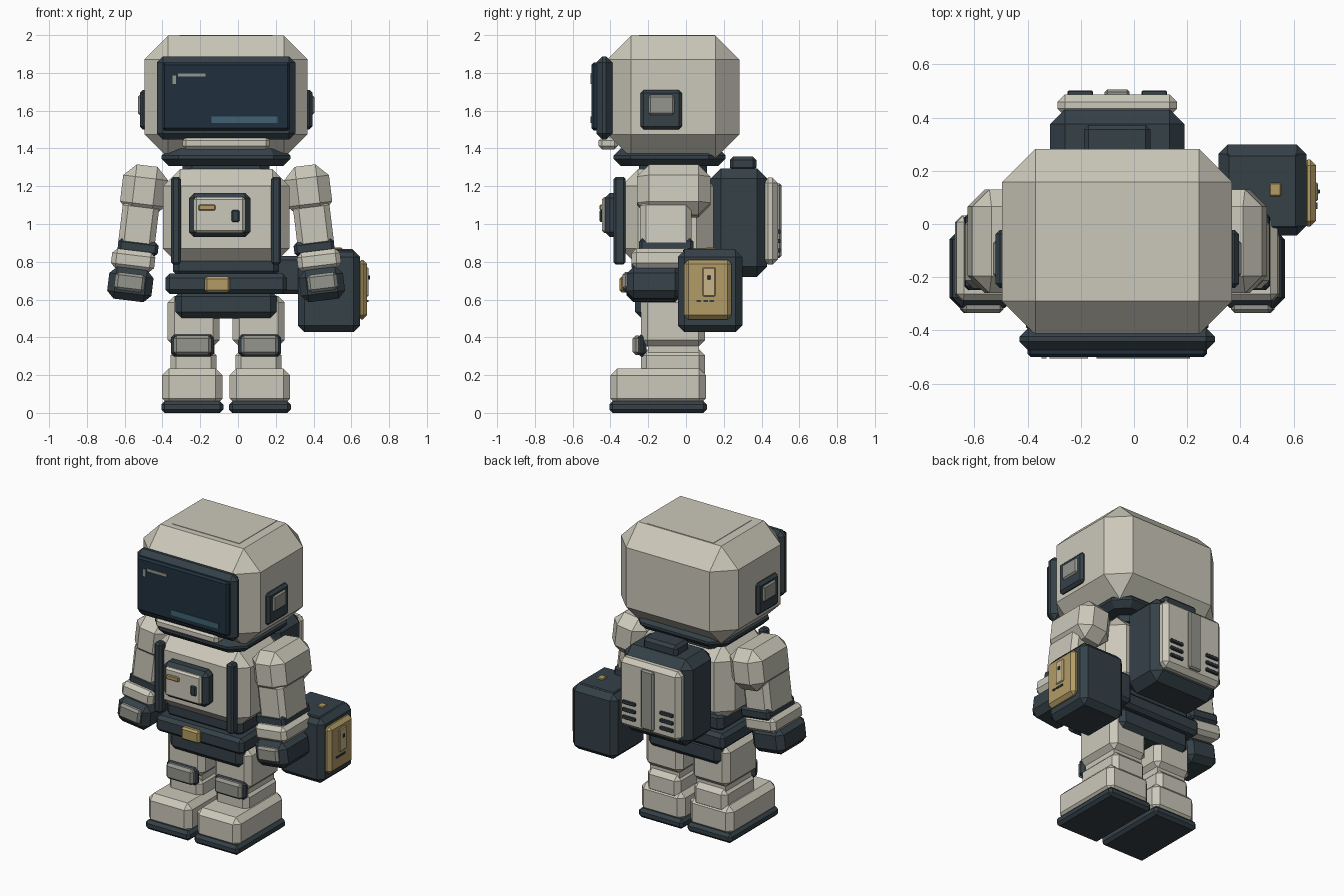
import bpy, bmesh, math
from mathutils import Matrix, Vector

CX = -0.063  # mirror axis of the body


def mat(name, r, g, b):
    m = bpy.data.materials.new(name)
    m.diffuse_color = (r, g, b, 1)
    return m


SHELL = mat("shell", 0.60, 0.58, 0.49)
GREY = mat("grey", 0.30, 0.30, 0.27)
DARK = mat("dark", 0.035, 0.052, 0.064)
GLASS = mat("glass", 0.014, 0.030, 0.048)
BLUE = mat("blue", 0.05, 0.12, 0.17)
GOLD = mat("gold", 0.45, 0.33, 0.13)
PALE = mat("pale_gold", 0.58, 0.47, 0.25)


def box(name, x, y, z, bevel, m, tilt=0, corner=0):
    """Chamfered box from (min, max) ranges; corner chamfers the upright edges first."""
    lo, hi = Vector((x[0], y[0], z[0])), Vector((x[1], y[1], z[1]))
    size = hi - lo
    bm = bmesh.new()
    bmesh.ops.create_cube(bm, size=1, matrix=Matrix.Diagonal((*size, 1)))
    if corner:
        up = [e for e in bm.edges if abs(e.verts[0].co.z - e.verts[1].co.z) > 1e-4]
        bmesh.ops.bevel(bm, geom=up, offset=corner, segments=1, affect='EDGES')
        edges = [e for e in bm.edges if abs(e.verts[0].co.z - e.verts[1].co.z) < 1e-4]
    else:
        edges = bm.edges[:]
    if bevel:
        bmesh.ops.bevel(bm, geom=edges, offset=min(bevel, min(size) * 0.45),
                        segments=1, affect='EDGES')
    me = bpy.data.meshes.new(name)
    bm.to_mesh(me)
    bm.free()
    me.materials.append(m)
    ob = bpy.data.objects.new(name, me)
    ob.location = (lo + hi) / 2
    ob.rotation_euler.y = math.radians(tilt)
    bpy.context.collection.objects.link(ob)
    return ob


def mid(name, half, y, z, bevel, m, **k):
    """Box centred on the body axis."""
    return box(name, (CX - half, CX + half), y, z, bevel, m, **k)


def pair(name, off, half, y, z, bevel, m, tilt=0, **k):
    """Left and right copies, tilted outward."""
    for s, side in ((-1, "left_"), (1, "right_")):
        c = CX + s * off
        box(side + name, (c - half, c + half), y, z, bevel, m, tilt=-s * tilt, **k)


# Helmet
mid("helmet", 0.432, (-0.415, 0.282), (1.35, 1.997), 0.125, SHELL)
mid("helmet_top_panel", 0.246, (-0.248, 0.153), (1.98, 2.0), 0, SHELL)
mid("visor_frame", 0.367, (-0.475, -0.39), (1.447, 1.887), 0.033, DARK)
mid("visor_glass", 0.337, (-0.50, -0.45), (1.495, 1.855), 0.012, GLASS)
box("visor_glint_long", (-0.317, -0.172), (-0.505, -0.495), (1.78, 1.797), 0, GREY)
box("visor_glint_short", (-0.347, -0.328), (-0.505, -0.495), (1.74, 1.787), 0, GREY)
box("visor_light_bar", (-0.14, 0.21), (-0.505, -0.495), (1.535, 1.57), 0, BLUE)
mid("chin_bar", 0.23, (-0.463, -0.36), (1.395, 1.46), 0.018, SHELL)
pair("ear_pad", 0.437, 0.02, (-0.24, -0.022), (1.5, 1.71), 0.016, DARK)
pair("ear_cap", 0.447, 0.02, (-0.2, -0.06), (1.575, 1.685), 0.012, GREY)
mid("collar", 0.341, (-0.384, 0.21), (1.307, 1.4), 0.038, DARK, corner=0.09)
mid("neck", 0.23, (-0.25, 0.11), (1.26, 1.33), 0, DARK, corner=0.05)

# Torso
mid("torso", 0.335, (-0.345, 0.145), (0.78, 1.29), 0.09, SHELL)
pair("chest_strap", 0.265, 0.026, (-0.383, -0.32), (0.785, 1.25), 0.012, DARK)
box("chest_panel_frame", (-0.26, 0.066), (-0.43, -0.33), (0.93, 1.165), 0.028, DARK)
box("chest_panel", (-0.232, 0.036), (-0.446, -0.41), (0.953, 1.143), 0.012, SHELL)
box("chest_gold_switch", (-0.21, -0.12), (-0.457, -0.44), (1.072, 1.102), 0.005, GOLD)
box("chest_button", (-0.034, 0.008), (-0.457, -0.44), (1.01, 1.075), 0.007, DARK)

# Waist and hips
mid("waist", 0.28, (-0.28, 0.12), (0.72, 0.85), 0.03, DARK)
mid("belt", 0.322, (-0.33, 0.16), (0.63, 0.737), 0.022, DARK)
box("belt_buckle", (-0.177, -0.042), (-0.353, -0.31), (0.638, 0.722), 0.012, GOLD)
mid("pelvis", 0.27, (-0.27, 0.13), (0.5, 0.65), 0.035, DARK)

# Legs
pair("thigh", 0.172, 0.137, (-0.238, 0.1), (0.35, 0.62), 0.035, SHELL)
pair("knee_joint", 0.17, 0.108, (-0.2, 0.07), (0.28, 0.4), 0, SHELL)
pair("shin", 0.172, 0.122, (-0.238, 0.1), (0.18, 0.335), 0.03, SHELL)
pair("knee_pad_back", 0.178, 0.113, (-0.257, -0.21), (0.298, 0.416), 0.018, DARK)
pair("knee_pad", 0.178, 0.1, (-0.282, -0.235), (0.306, 0.41), 0.016, GREY)
pair("boot", 0.179, 0.16, (-0.4, 0.105), (0.04, 0.235), 0.036, SHELL)
pair("boot_sole", 0.179, 0.164, (-0.406, 0.111), (0.0, 0.062), 0.018, DARK)

# Arms
pair("shoulder", 0.434, 0.12, (-0.26, 0.13), (1.04, 1.31), 0.065, SHELL, tilt=7)
pair("forearm", 0.463, 0.097, (-0.243, 0.03), (0.86, 1.12), 0.03, SHELL, tilt=7)
pair("wrist_band", 0.466, 0.107, (-0.248, 0.04), (0.84, 0.912), 0.016, DARK, tilt=7)
pair("cuff", 0.492, 0.115, (-0.288, 0.032), (0.755, 0.86), 0.025, SHELL, tilt=7)
pair("glove", 0.507, 0.118, (-0.315, -0.02), (0.595, 0.765), 0.038, DARK, tilt=7)
pair("knuckle_plate", 0.509, 0.078, (-0.335, -0.29), (0.645, 0.738), 0.014, GREY, tilt=7)

# Backpack
mid("backpack", 0.252, (0.13, 0.43), (0.72, 1.295), 0.055, DARK)
mid("backpack_plate", 0.224, (0.405, 0.487), (0.785, 1.245), 0.028, SHELL)
mid("backpack_rib", 0.047, (0.47, 0.505), (0.82, 1.215), 0.01, GREY)
mid("backpack_cap", 0.125, (0.232, 0.372), (1.28, 1.358), 0.018, DARK)
for z in (0.86, 0.91, 0.96):
    pair("backpack_vent", 0.139, 0.048, (0.47, 0.501), (z - 0.011, z + 0.011), 0.004, DARK)

# Hip case on the right side
box("case_mount", (0.18, 0.34), (0.0, 0.2), (0.63, 0.83), 0.02, DARK)
box("hip_case", (0.317, 0.647), (-0.043, 0.298), (0.428, 0.86), 0.035, DARK)
box("case_lid", (0.35, 0.612), (-0.015, 0.262), (0.84, 0.867), 0.006, DARK)
box("case_lid_light", (0.508, 0.552), (0.104, 0.154), (0.855, 0.875), 0.004, GOLD)
box("case_side_plate", (0.63, 0.684), (-0.01, 0.242), (0.495, 0.81), 0.022, GOLD)
box("case_side_insert", (0.67, 0.692), (0.087, 0.156), (0.617, 0.77), 0.005, PALE)
box("case_button", (0.68, 0.699), (0.114, 0.13), (0.705, 0.728), 0.003, DARK)
for y in (0.068, 0.104, 0.136):
    box("case_mark", (0.675, 0.69), (y - 0.012, y + 0.012), (0.587, 0.598), 0, DARK)
